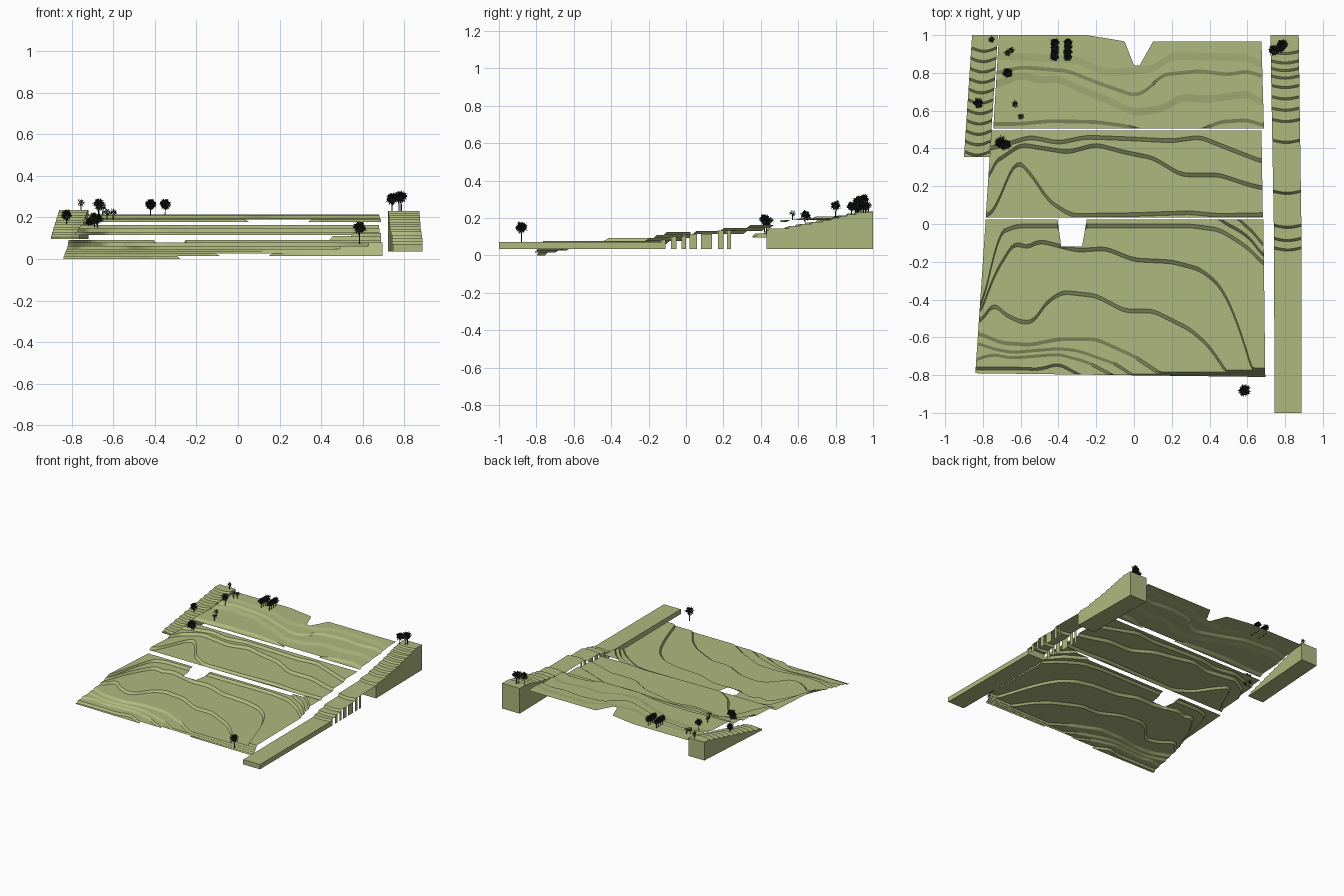
import bpy, bmesh, math, random
from mathutils import Vector

if "Cube" in bpy.data.objects:
    bpy.data.objects.remove(bpy.data.objects["Cube"])

random.seed(4)


def material(name, color):
    m = bpy.data.materials.new(name)
    m.diffuse_color = (*color, 1)
    m.use_nodes = True
    m.node_tree.nodes["Principled BSDF"].inputs["Base Color"].default_value = m.diffuse_color
    return m


GRASS = material("grass", (0.43, 0.48, 0.21))
LEAF = material("leaf", (0.015, 0.02, 0.015))
SHRUB = material("shrub", (0.03, 0.06, 0.025))


def make_object(name, bm, mat, smooth=False):
    mesh = bpy.data.meshes.new(name)
    bm.to_mesh(mesh)
    bm.free()
    mesh.materials.append(mat)
    for p in mesh.polygons:
        p.use_smooth = smooth
    ob = bpy.data.objects.new(name, mesh)
    bpy.context.collection.objects.link(ob)
    return ob


def lerp(line, x):
    """Height of a polyline at x, held constant past its ends."""
    if x <= line[0][0]:
        return line[0][1]
    for (x0, y0), (x1, y1) in zip(line, line[1:]):
        if x <= x1:
            return y0 + (y1 - y0) * (x - x0) / (x1 - x0)
    return line[-1][1]


def rounded(line, x):
    return sum(lerp(line, x + d) for d in (-.03, -.015, 0, .015, .03)) / 5


def terrace(name, bottom, top, left, right, base, contours):
    """Stepped sheet: each contour is (polyline, upper level, half band width)."""
    x0, x1 = min(left[0][0], left[1][0]), max(right[0][0], right[1][0])
    xs = {round(x0 + (x1 - x0) * i / 90, 4) for i in range(91)}
    xs |= {p[0] for p in top + bottom if x0 < p[0] < x1}
    bm = bmesh.new()
    prev = None
    for x in sorted(xs):
        lo, hi = lerp(bottom, x), lerp(top, x)
        pts, z, last = [(lo, base)], base, -9
        for line, level, h in contours:
            c = rounded(line, x)
            a = max(c - h, last + .002)
            last = max(c + h, a + .008)
            pts += [(a, z), (last, level)]
            z = level
        pts.append((hi, z))
        col = [bm.verts.new((x, min(max(y, lo), hi), zz)) for y, zz in pts]
        if prev:
            for i in range(len(col) - 1):
                da = prev[i + 1].co.y - prev[i].co.y
                db = col[i + 1].co.y - col[i].co.y
                quad = [prev[i], col[i], col[i + 1], prev[i + 1]]
                if da < 1e-5 and db < 1e-5:
                    continue
                if da < 1e-5:
                    quad.pop(3)
                elif db < 1e-5:
                    quad.pop(2)
                bm.faces.new(quad)
        prev = col
    # trim the slanted side edges
    for (p, q), s in ((left, -1), (right, 1)):
        no = Vector((s * (q[1] - p[1]), -s * (q[0] - p[0]), 0)).normalized()
        bmesh.ops.bisect_plane(bm, geom=bm.verts[:] + bm.edges[:] + bm.faces[:],
                               plane_co=(p[0], p[1], 0), plane_no=no, clear_outer=True)
    bmesh.ops.delete(bm, geom=[v for v in bm.verts if not v.link_faces], context='VERTS')
    make_object(name, bm, GRASS)


# Front terrace
c7 = [(-.84, -.765), (-.6, -.765), (-.5, -.77), (-.4, -.74), (-.25, -.82)]
c6 = [(-.84, -.72), (-.75, -.69), (-.65, -.71), (-.4, -.69), (-.25, -.73), (-.08, -.82)]
c5 = [(-.83, -.63), (-.75, -.66), (-.65, -.68), (-.4, -.66), (-.3, -.67), (-.1, -.74), (.02, -.82)]
c4 = [(-.82, -.58), (-.7, -.63), (-.55, -.64), (-.4, -.61), (-.2, -.61), (0, -.7), (.18, -.82)]
c3 = [(-.81, -.52), (-.74, -.41), (-.7, -.47), (-.6, -.52), (-.53, -.52), (-.47, -.42), (-.38, -.36),
      (-.2, -.38), (-.05, -.46), (.1, -.46), (.3, -.56), (.4, -.65), (.52, -.83)]
c2 = [(-.82, -.49), (-.74, -.27), (-.68, -.17), (-.63, -.09), (-.58, -.13), (-.5, -.09), (-.3, -.14),
      (-.15, -.13), (0, -.19), (.2, -.2), (.35, -.24), (.45, -.32), (.52, -.45), (.6, -.68), (.64, -.83)]
c1 = [(-.82, -.47), (-.75, -.22), (-.72, -.05), (-.62, -.01), (.3, -.01), (.45, -.03), (.55, -.09),
      (.62, -.14), (.69, -.22)]
k1 = [(.42, .06), (.47, .01), (.55, -.03), (.62, -.08), (.69, -.18)]
k2 = [(.52, .06), (.58, 0), (.65, -.06), (.69, -.13)]
terrace("front_terrace", [(-.84, -.79), (.7, -.81)],
        [(-.79, .025), (-.405, .025), (-.385, -.12), (-.275, -.12), (-.25, .025), (.7, .025)],
        [(-.84, -.79), (-.785, .025)], [(.695, -.81), (.685, .025)], 0,
        [(c7, .015, .007), (c6, .025, .008), (c5, .035, .008), (c4, .047, .01), (c3, .061, .01),
         (c2, .078, .01), (c1, .092, .01), (k1, .11, .008), (k2, .125, .008)])

# Middle terrace
b1 = [(-.78, .04), (-.73, .08), (-.69, .2), (-.62, .34), (-.55, .27), (-.45, .12), (-.33, .045),
      (0, .05), (.3, .06), (.45, .045), (.68, .05)]
b2 = [(-.78, .2), (-.75, .32), (-.7, .35), (-.6, .42), (-.35, .38), (-.2, .42), (-.05, .38),
      (.1, .35), (.25, .26), (.45, .26), (.6, .21), (.68, .19)]
b3 = [(-.76, .4), (-.65, .43), (-.55, .46), (-.4, .43), (-.25, .46), (0, .45), (.2, .44),
      (.35, .46), (.55, .38), (.68, .33)]
terrace("middle_terrace", [(-.8, .035), (.7, .035)], [(-.8, .495), (.7, .495)],
        [(-.785, .035), (-.755, .495)], [(.682, .035), (.675, .495)], .115,
        [(b1, .13, .01), (b2, .147, .01), (b3, .162, .01)])

# Back terrace
a1 = [(-.74, .53), (-.6, .53), (-.45, .545), (-.2, .54), (-.05, .52), (.05, .49), (.35, .49),
      (.45, .54), (.6, .55), (.69, .52)]
a2 = [(-.72, .74), (-.6, .79), (-.5, .76), (-.4, .77), (-.3, .72), (-.15, .66), (0, .59),
      (.15, .61), (.25, .67), (.4, .66), (.6, .69), (.68, .64)]
a3 = [(-.72, .8), (-.6, .83), (-.35, .81), (-.2, .75), (0, .68), (.06, .7), (.15, .79),
      (.35, .81), (.5, .79), (.6, .81), (.68, .78)]
a4 = [(-.72, .89), (-.3, .87), (-.15, .8), (.1, .82), (.2, .89), (.6, .88), (.68, .84)]
terrace("back_terrace", [(-.8, .505), (.7, .505)],
        [(-.72, 1), (-.25, 1), (-.05, .967), (0, .84), (.03, .84), (.1, .965), (.7, .965)],
        [(-.745, .505), (-.715, 1)], [(.688, .505), (.675, .965)], .178,
        [(a1, .19, .01), (a2, .198, .02), (a3, .208, .01), (a4, .214, .02)])


def strip(name, profile, left, right, base, panels, arc):
    """Side bank: a rising top sheet with wall panels standing on a base level."""
    bm = bmesh.new()
    ys = sorted({p[0] for p in profile} | {y for p in panels for y in p})
    n = 6
    rows = []
    for i, y in enumerate(ys):
        a = arc if 0 < i < len(ys) - 1 else 0
        xl, xr = lerp(left, y), lerp(right, y)
        rows.append([bm.verts.new((xl + (xr - xl) * k / n, y + a * math.sin(math.pi * k / n),
                                   lerp(profile, y))) for k in range(n + 1)])
    for r, s in zip(rows, rows[1:]):
        for k in range(n):
            bm.faces.new((r[k], r[k + 1], s[k + 1], s[k]))
    make_object(name + "_top", bm, GRASS)

    bm = bmesh.new()
    for y0, y1 in panels:
        cuts = [y for y in ys if y0 <= y <= y1]
        for side in (left, right):
            w = [(bm.verts.new((lerp(side, y), y, base)),
                  bm.verts.new((lerp(side, y), y, lerp(profile, y)))) for y in cuts]
            for (p, q), (s, t) in zip(w, w[1:]):
                bm.faces.new((p, s, t, q) if side is right else (p, q, t, s))
        corners = [[(lerp(e, y), y) for e in (left, right)] for y in (y0, y1)]
        if y1 - y0 > .3:
            for (p, q), y in zip(corners, (y0, y1)):
                bm.faces.new([bm.verts.new(v) for v in (
                    (*p, base), (*q, base), (*q, lerp(profile, y)), (*p, lerp(profile, y)))])
            bm.faces.new([bm.verts.new((*c, base)) for c in
                          (corners[0][0], corners[1][0], corners[1][1], corners[0][1])])
    make_object(name + "_walls", bm, GRASS)


def stairs(steps, y_end):
    """Turn (y, level) pairs into a profile of treads and short slopes."""
    pts = [steps[0]]
    for (y0, z0), (y1, z1) in zip(steps, steps[1:]):
        pts += [(y1 - .012, z0), (y1, z1)]
    return pts + [(y_end, steps[-1][1])]


# Right bank
strip("right_bank",
      stairs([(-1, .072), (-.12, .085), (-.07, .1), (0, .115), (.18, .132), (.45, .145), (.56, .157),
              (.62, .167), (.68, .178), (.74, .19), (.79, .2), (.83, .21), (.87, .22), (.92, .23)], 1),
      [(-1, .745), (0, .74), (1, .722)], [(-1, .888), (0, .886), (1, .872)], .035,
      [(-1, -.11), (-.08, -.05), (-.025, 0), (.02, .06), (.08, .14), (.17, .2), (.22, .24), (.43, 1)],
      -.012)

# Left bank
strip("left_bank",
      stairs([(.355, .105)] + [(.39 + i * .055, .118 + i * .0117) for i in range(11)], 1),
      [(.355, -.9), (1, -.857)], [(.355, -.765), (1, -.72)], .095, [(.355, 1)], -.02)


def plant_mesh(name, blades, radius, crown, mat):
    """Thin trunk with a ball of pointed leaves."""
    bm = bmesh.new()
    bmesh.ops.create_cone(bm, segments=6, radius1=.0035, radius2=.002, depth=crown, cap_ends=True)
    bmesh.ops.translate(bm, verts=bm.verts[:], vec=(0, 0, crown / 2))
    for i in range(blades):
        z = 1 - 2 * (i + .5) / blades
        a = i * 2.39996
        r = math.sqrt(1 - z * z)
        d = Vector((r * math.cos(a), r * math.sin(a), z))
        s = d.cross(Vector((random.uniform(-1, 1), random.uniform(-1, 1), .6))).normalized()
        size = radius * random.uniform(.8, 1.05)
        c = Vector((0, 0, crown))
        bm.faces.new([bm.verts.new(c + v * size) for v in
                      (d * .05, d * .6 + s * .11, d - Vector((0, 0, .08)), d * .6 - s * .11)])
    ob = make_object(name, bm, mat)
    return ob


def plant(source, name, spots):
    for i, (x, y, z, s) in enumerate(spots):
        ob = source if i == 0 else bpy.data.objects.new(name, source.data)
        if i:
            bpy.context.collection.objects.link(ob)
        ob.location = (x, y, z)
        ob.scale = (s, s, s)
        ob.rotation_euler.z = i * 1.3


# Palms
palms = [(.585, -.88, .072, 1), (-.825, .64, .145, .85), (-.67, .8, .2, .85), (-.69, .42, .125, .9),
         (-.71, .43, .115, .8), (-.675, .42, .13, .8), (.74, .92, .22, .9), (.785, .95, .23, .9),
         (.775, .935, .23, .85)]
palms += [(x, y, .205, .75) for x in (-.42, -.35) for y in (.885, .91, .935, .96)]
plant(plant_mesh("palm", 100, .038, .08, LEAF), "palm", palms)

# Small shrubs
plant(plant_mesh("shrub", 32, .022, .035, SHRUB), "shrub",
      [(-.755, .975, .235, 1), (-.67, .905, .214, 1), (-.65, .92, .214, 1), (-.63, .635, .19, 1),
       (-.6, .57, .19, 1), (-.7, .45, .155, 1)])
